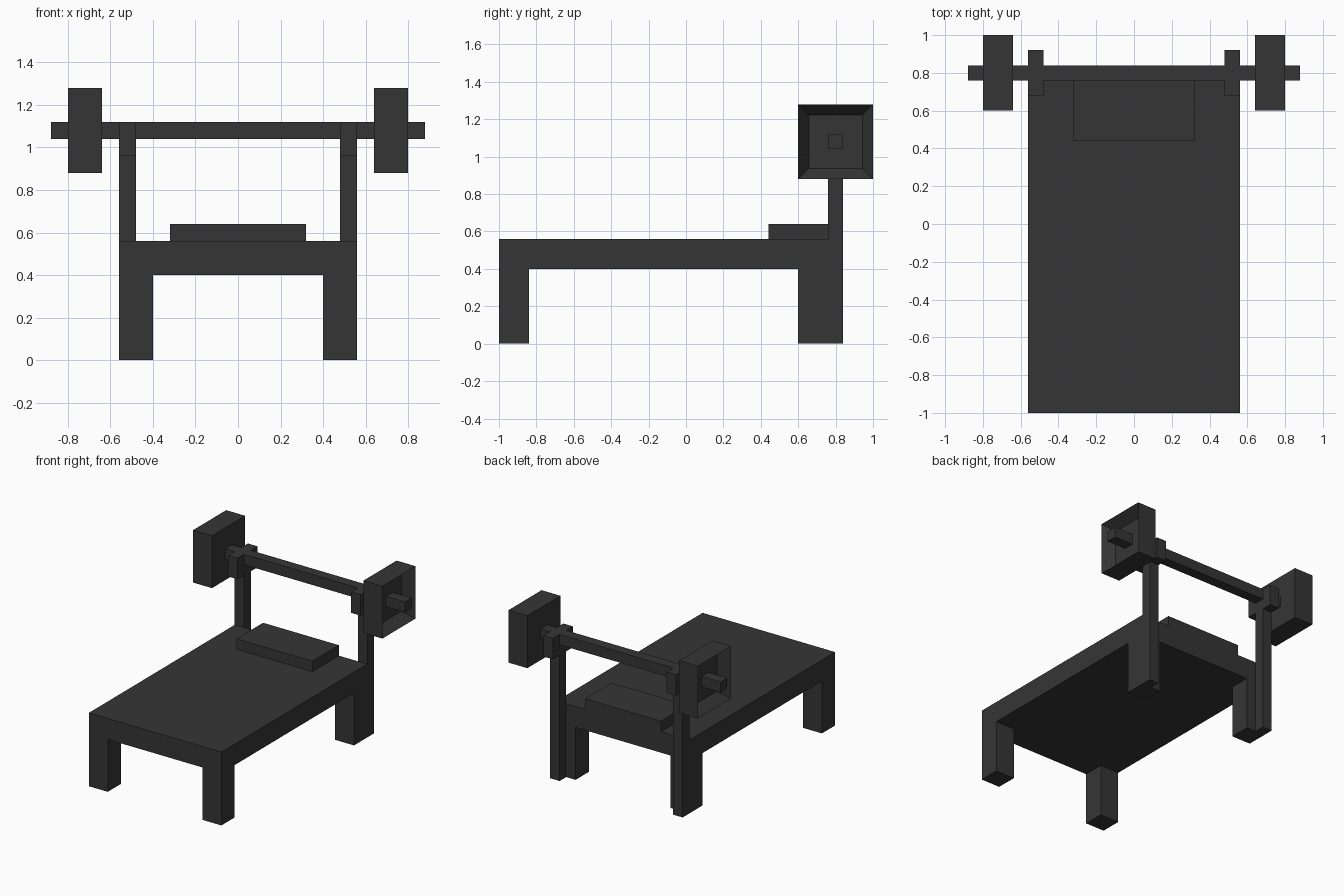
import bpy, bmesh
from mathutils import Vector

if "Cube" in bpy.data.objects:
    bpy.data.objects.remove(bpy.data.objects["Cube"])

mat = bpy.data.materials.new("charcoal")
mat.diffuse_color = (0.036, 0.036, 0.036, 1)
mat.use_nodes = True
mat.node_tree.nodes["Principled BSDF"].inputs["Base Color"].default_value = mat.diffuse_color


def finish(name, bm):
    bmesh.ops.recalc_face_normals(bm, faces=bm.faces)
    me = bpy.data.meshes.new(name)
    bm.to_mesh(me)
    bm.free()
    me.materials.append(mat)
    ob = bpy.data.objects.new(name, me)
    bpy.context.collection.objects.link(ob)
    return ob


def box_bm(x, y, z):
    """Box from three (low, high) ranges."""
    bm = bmesh.new()
    bmesh.ops.create_cube(bm, size=1)
    for v in bm.verts:
        v.co = Vector([r[0] if c < 0 else r[1] for c, r in zip(v.co, (x, y, z))])
    return bm


def box(name, x, y, z):
    return finish(name, box_bm(x, y, z))


def mirror(ob):
    m = ob.modifiers.new("mirror_x", 'MIRROR')
    m.use_mirror_merge = False
    return ob


# Bench top, headrest and legs
box("bench_top", (-0.56, 0.56), (-1.0, 0.76), (0.40, 0.56))
box("headrest_pad", (-0.32, 0.32), (0.44, 0.76), (0.56, 0.64))
mirror(box("front_leg", (0.40, 0.56), (-1.0, -0.84), (0, 0.40)))
mirror(box("back_leg", (0.40, 0.56), (0.60, 0.76), (0, 0.40)))

# Rack posts with U-shaped cradles
mirror(box("rack_post", (0.48, 0.56), (0.76, 0.84), (0, 0.96)))
profile = [(0.68, 0.96), (0.92, 0.96), (0.92, 1.12), (0.84, 1.12),
           (0.84, 1.04), (0.76, 1.04), (0.76, 1.12), (0.68, 1.12)]
bm = bmesh.new()
face = bm.faces.new([bm.verts.new((0.48, y, z)) for y, z in profile])
ext = bmesh.ops.extrude_face_region(bm, geom=[face], use_keep_orig=True)
bmesh.ops.translate(bm, vec=(0.08, 0, 0),
                    verts=[g for g in ext["geom"] if isinstance(g, bmesh.types.BMVert)])
mirror(finish("bar_cradle", bm))

# Barbell: bar and square weights with a recessed outer face
box("barbell_bar", (-0.88, 0.88), (0.76, 0.84), (1.04, 1.12))
bm = box_bm((0.64, 0.80), (0.60, 1.00), (0.88, 1.28))
bm.normal_update()
outer = [f for f in bm.faces if f.normal.x > 0.9]
bmesh.ops.inset_individual(bm, faces=outer, thickness=0.08, depth=0)
bmesh.ops.translate(bm, verts=outer[0].verts[:], vec=(-0.08, 0, 0))
mirror(finish("weight_plate", bm))
